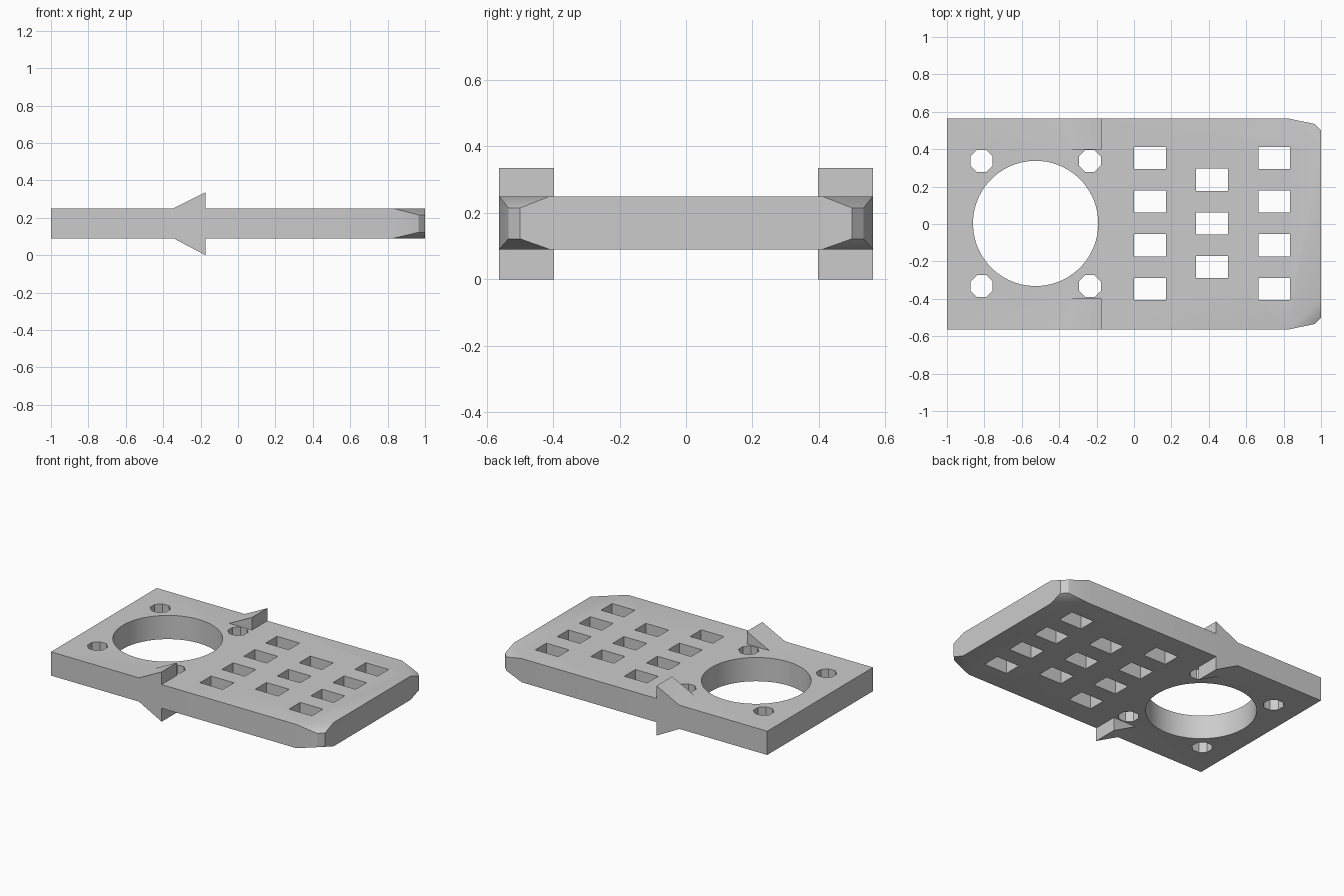
import bpy
import bmesh
import math

if "Cube" in bpy.data.objects:
    bpy.data.objects.remove(bpy.data.objects["Cube"], do_unlink=True)

LOW, HIGH, MID = 0.09, 0.25, 0.168
HALF = 0.563
grey = bpy.data.materials.new("light grey")
grey.use_nodes = True
colour = (0.6, 0.6, 0.6, 1)
grey.diffuse_color = colour
grey.node_tree.nodes["Principled BSDF"].inputs["Base Color"].default_value = colour


def hull(name, points):
    """Make a convex solid from its corner points."""
    bm = bmesh.new()
    verts = [bm.verts.new(p) for p in points]
    bmesh.ops.convex_hull(bm, input=verts)
    bmesh.ops.dissolve_limit(bm, angle_limit=math.radians(1),
                             verts=bm.verts, edges=bm.edges)
    bmesh.ops.recalc_face_normals(bm, faces=bm.faces)
    mesh = bpy.data.meshes.new(name)
    bm.to_mesh(mesh)
    bm.free()
    mesh.materials.append(grey)
    obj = bpy.data.objects.new(name, mesh)
    bpy.context.collection.objects.link(obj)
    return obj


def combine(target, tool, operation):
    """Apply a boolean and discard the tool."""
    mod = target.modifiers.new(operation.lower(), "BOOLEAN")
    mod.object, mod.operation, mod.solver = tool, operation, "EXACT"
    bpy.context.view_layer.objects.active = target
    bpy.ops.object.modifier_apply(modifier=mod.name)
    bpy.data.objects.remove(tool, do_unlink=True)


def hole(x, y, rx, ry, sides):
    """Cut a regular or stretched polygon straight through the plate."""
    turn = math.pi / sides
    scale = 1 / math.cos(turn) if sides < 10 else 1
    points = []
    for i in range(sides):
        a = turn + i * math.tau / sides
        px, py = x + rx * scale * math.cos(a), y + ry * scale * math.sin(a)
        points += [(px, py, -0.1), (px, py, 0.5)]
    combine(plate, hull("hole_cutter", points), "DIFFERENCE")


# Plate with tapered, bevelled corners at the +x end
corners = []
for side in (-1, 1):
    for z, tip in ((LOW, 0.122), (HIGH, 0.215)):
        corners += [(-1, side * HALF, z), (0.83, side * HALF, z),
                    (1, side * 0.41, z), (1, side * 0.5, tip),
                    (0.965, side * 0.535, tip)]
plate = hull("mounting_plate", corners)

# Wedge-shaped stops on both edges, above and below
for side in (-1, 1):
    profile = [(-0.345, HIGH), (-0.175, 0.335), (-0.175, 0), (-0.345, LOW)]
    wedge = hull("wedge_stop", [(x, side * y, z) for x, z in profile
                                for y in (0.398, HALF)])
    combine(plate, wedge, "UNION")

# Large round opening and the four octagonal screw holes
hole(-0.526, 0.003, 0.335, 0.335, 64)
for x in (-0.815, -0.236):
    for y in (-0.332, 0.337):
        hole(x, y, 0.059, 0.059, 8)

# Staggered rectangular vents
for x, rows in ((0.086, 4), (0.417, 3), (0.75, 4)):
    for row in range(rows):
        y = 0.003 + (row - (rows - 1) / 2) * 0.2335
        # a four-sided hole is turned 45 degrees, so its sides run along the axes
        hole(x, y, 0.085, 0.059, 4)

# Smooth only the gentle angles
bpy.ops.object.select_all(action="DESELECT")
plate.select_set(True)
bpy.context.view_layer.objects.active = plate
bpy.ops.object.shade_smooth_by_angle(angle=math.radians(30))
